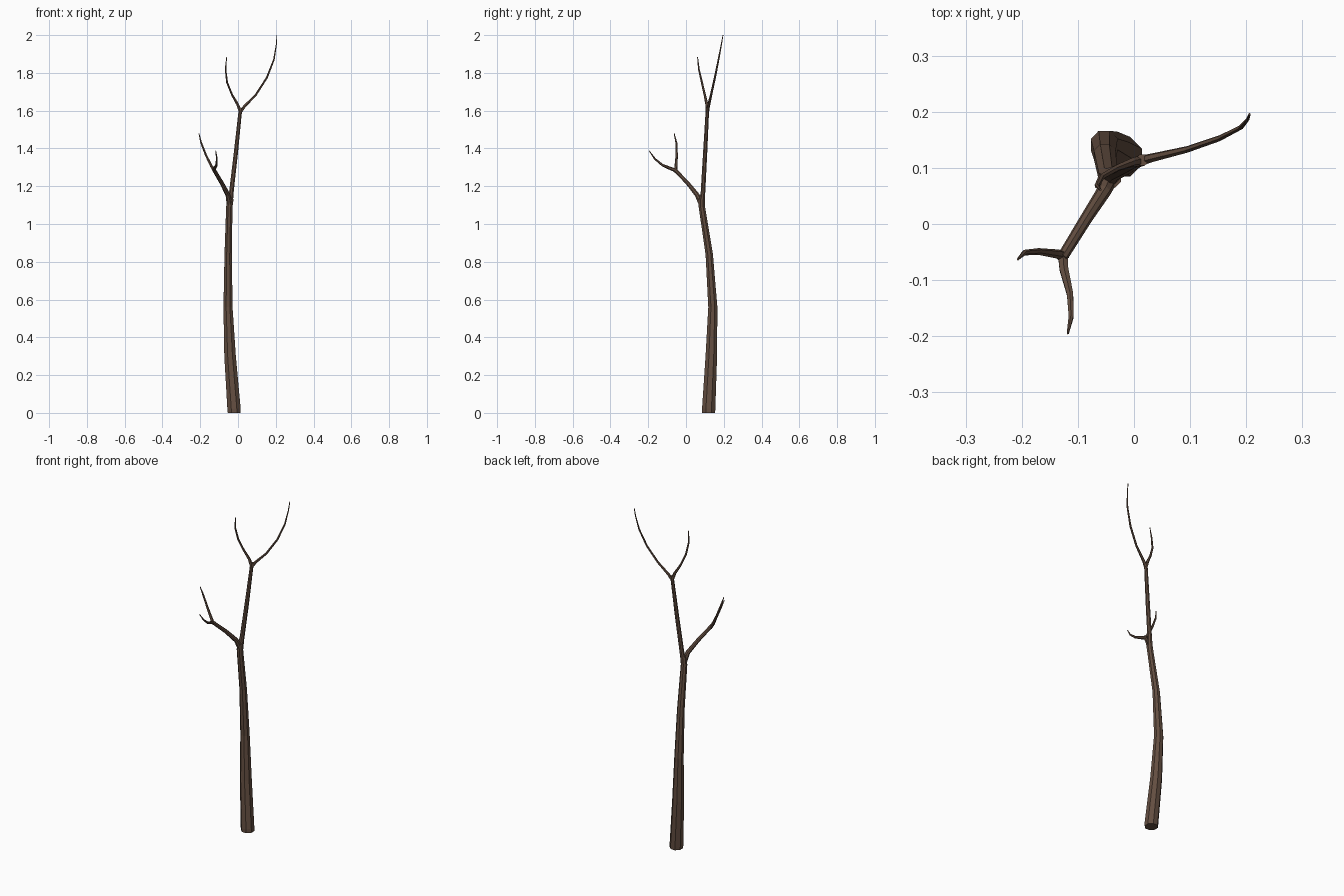
import bpy, bmesh, math
from mathutils import Vector

bark = bpy.data.materials.new("brown bark")
bark.diffuse_color = (0.125, 0.076, 0.052, 1)


def limb(name, pts, sides):
    """Flat-faced tapering tube through (x, y, z, radius) points."""
    bm = bmesh.new()
    P = [Vector(p[:3]) for p in pts]
    side = Vector((1, 0, 0))
    rings = []
    for i, p in enumerate(P):
        t = (P[min(i + 1, len(P) - 1)] - P[max(i - 1, 0)]).normalized()
        if i == 0 and p.z == 0:
            t = Vector((0, 0, 1))          # level foot on the ground
        side = (side - t * side.dot(t)).normalized()
        other = t.cross(side)
        ring = []
        for k in range(sides):
            a = 2 * math.pi * (k + 0.5) / sides
            ring.append(bm.verts.new(p + (side * math.cos(a) + other * math.sin(a)) * pts[i][3]))
        rings.append(ring)
    for a, b in zip(rings, rings[1:]):
        for k in range(sides):
            n = (k + 1) % sides
            bm.faces.new((a[k], a[n], b[n], b[k]))
    bm.faces.new(rings[0][::-1])
    bm.faces.new(rings[-1])
    me = bpy.data.meshes.new(name)
    bm.to_mesh(me)
    bm.free()
    me.materials.append(bark)
    ob = bpy.data.objects.new(name, me)
    bpy.context.collection.objects.link(ob)


# trunk, narrowing into the main upper branch
limb("trunk", [
    (-0.020, 0.120, 0.00, 0.037), (-0.021, 0.120, 0.02, 0.038),
    (-0.042, 0.134, 0.30, 0.033), (-0.053, 0.142, 0.56, 0.026),
    (-0.052, 0.123, 0.84, 0.021), (-0.046, 0.084, 1.09, 0.018),
    (-0.040, 0.082, 1.135, 0.018)], 8)
limb("upper_branch", [
    (-0.043, 0.083, 1.11, 0.017), (-0.035, 0.090, 1.17, 0.013),
    (-0.012, 0.101, 1.37, 0.012), (0.010, 0.112, 1.58, 0.010),
    (0.015, 0.114, 1.615, 0.011)], 8)

# lower side branch
limb("side_branch", [
    (-0.044, 0.083, 1.105, 0.017), (-0.054, 0.058, 1.155, 0.013),
    (-0.085, 0.010, 1.215, 0.011), (-0.122, -0.050, 1.278, 0.010),
    (-0.129, -0.061, 1.290, 0.010)], 8)

# twigs at the top fork
limb("top_right_twig", [
    (0.010, 0.112, 1.59, 0.010), (0.032, 0.118, 1.620, 0.008),
    (0.095, 0.133, 1.685, 0.006), (0.153, 0.153, 1.775, 0.0055),
    (0.190, 0.172, 1.87, 0.0045), (0.203, 0.187, 1.95, 0.003),
    (0.206, 0.196, 2.00, 0.002)], 6)
limb("top_left_twig", [
    (0.014, 0.113, 1.59, 0.010), (-0.003, 0.110, 1.635, 0.008),
    (-0.032, 0.099, 1.685, 0.006), (-0.058, 0.084, 1.75, 0.0055),
    (-0.066, 0.068, 1.82, 0.0045), (-0.060, 0.061, 1.885, 0.002)], 6)

# twigs at the side fork
limb("side_left_twig", [
    (-0.123, -0.056, 1.275, 0.009), (-0.140, -0.053, 1.305, 0.008),
    (-0.170, -0.049, 1.365, 0.006), (-0.195, -0.051, 1.43, 0.005),
    (-0.207, -0.063, 1.480, 0.002)], 6)
limb("side_front_twig", [
    (-0.127, -0.052, 1.283, 0.010), (-0.125, -0.080, 1.293, 0.009),
    (-0.114, -0.125, 1.312, 0.0065), (-0.112, -0.165, 1.345, 0.005),
    (-0.118, -0.195, 1.388, 0.002)], 6)
